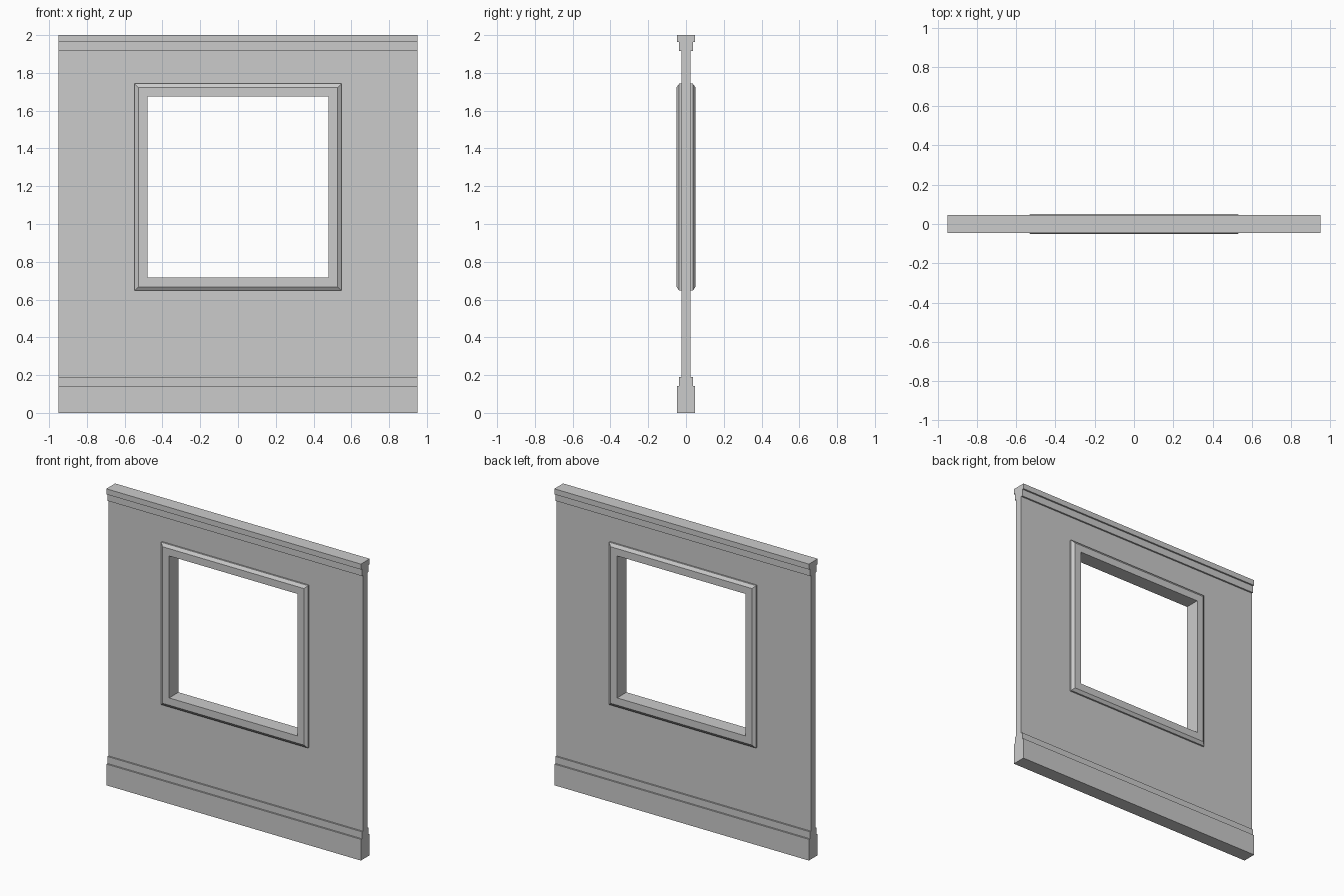
import bpy
import bmesh

cube = bpy.data.objects.get("Cube")
if cube:
    bpy.data.objects.remove(cube, do_unlink=True)

HALF_W = 0.95          # half width of the wall
PANEL = 0.025          # half thickness of the plain panel
OPEN_Z = 1.195         # height of the window centre
OUTER, INNER = 0.548, 0.479

grey = bpy.data.materials.new("plaster_grey")
grey.use_nodes = True
colour = (0.6, 0.6, 0.6, 1)
grey.diffuse_color = colour
grey.node_tree.nodes["Principled BSDF"].inputs["Base Color"].default_value = colour


def finish(name, bm):
    bmesh.ops.recalc_face_normals(bm, faces=bm.faces)
    mesh = bpy.data.meshes.new(name)
    bm.to_mesh(mesh)
    bm.free()
    mesh.materials.append(grey)
    obj = bpy.data.objects.new(name, mesh)
    bpy.context.collection.objects.link(obj)
    return obj


def rect_ring(name, section):
    """Mitred rectangular ring: section is a closed loop of (half_x, z0, z1, y)."""
    bm = bmesh.new()
    loops = [[bm.verts.new((x, y, z)) for x, z in
              ((-hx, z0), (hx, z0), (hx, z1), (-hx, z1))]
             for hx, z0, z1, y in section]
    for a, b in zip(loops, loops[1:] + loops[:1]):
        for i in range(4):
            j = (i + 1) % 4
            bm.faces.new((a[i], a[j], b[j], b[i]))
    return finish(name, bm)


def moulding(name, half_profile):
    """Profile of (y, z) mirrored front to back and run along the wall."""
    outline = half_profile + [(-y, z) for y, z in reversed(half_profile)]
    bm = bmesh.new()
    face = bm.faces.new([bm.verts.new((-HALF_W, y, z)) for y, z in outline])
    run = bmesh.ops.extrude_face_region(bm, geom=[face], use_keep_orig=True)
    verts = [v for v in run["geom"] if isinstance(v, bmesh.types.BMVert)]
    bmesh.ops.translate(bm, verts=verts, vec=(2 * HALF_W, 0, 0))
    return finish(name, bm)


def square(half, y):
    return (half, OPEN_Z - half, OPEN_Z + half, y)


# Plain panel around the window
rect_ring("wall_panel", [
    (HALF_W, 0.19, 1.915, -PANEL), (HALF_W, 0.19, 1.915, PANEL),
    square(INNER + 0.03, PANEL), square(INNER + 0.03, -PANEL)])

# Window surround with chamfered outer edges on both faces
rect_ring("window_frame", [
    square(INNER, -0.05), square(OUTER - 0.02, -0.05), square(OUTER, -0.036),
    square(OUTER, 0.036), square(OUTER - 0.02, 0.05), square(INNER, 0.05)])

# Stepped skirting and cornice
moulding("skirting", [(0.047, 0), (0.047, 0.143), (0.036, 0.143),
                      (0.036, 0.19), (PANEL, 0.19)])
moulding("cornice", [(PANEL, 1.915), (0.036, 1.915), (0.036, 1.963),
                     (0.047, 1.963), (0.047, 2)])
